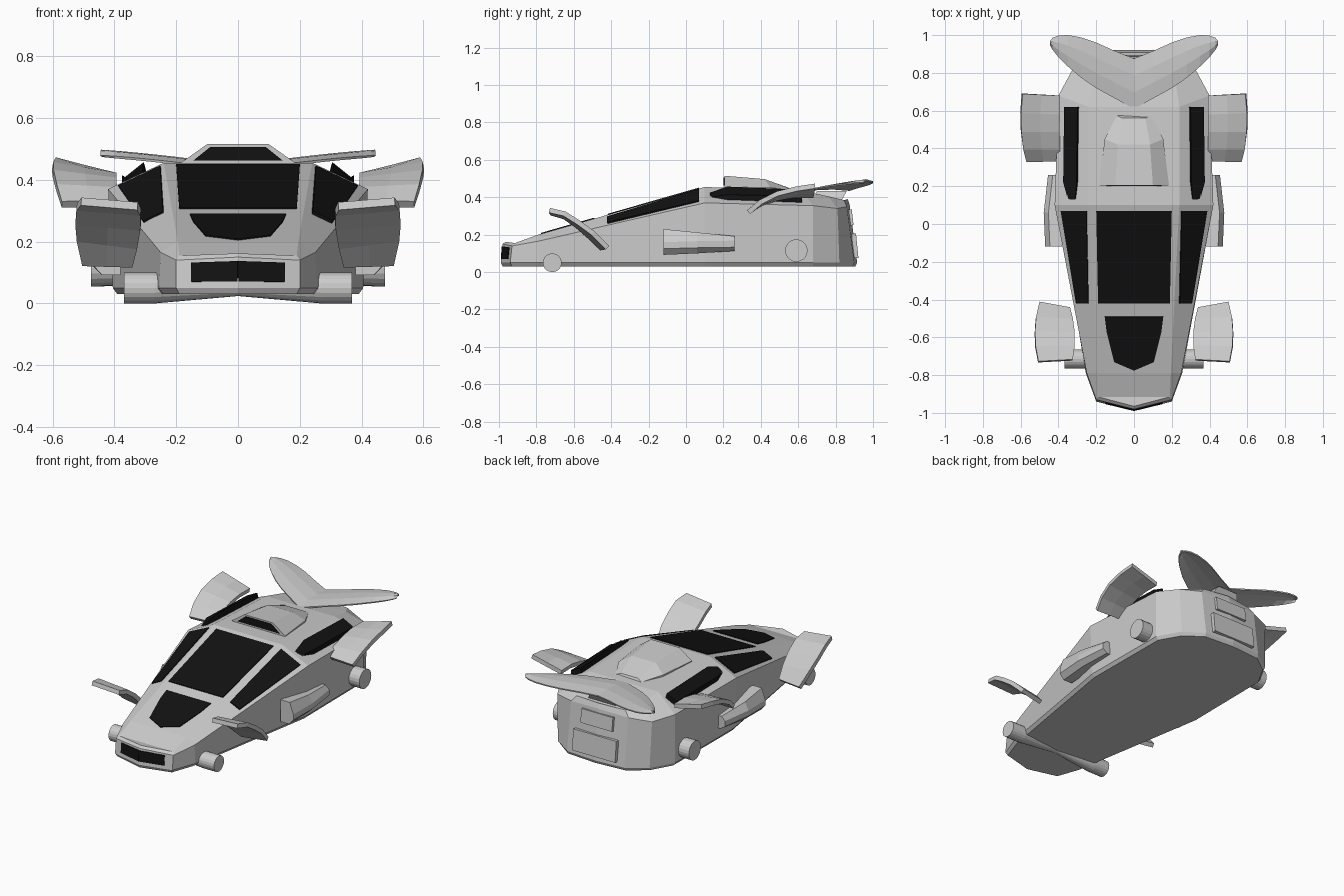
import bpy, bmesh, math
from mathutils import Vector, geometry

if "Cube" in bpy.data.objects:
    bpy.data.objects.remove(bpy.data.objects["Cube"])

black = bpy.data.materials.new("black_glass")
black.diffuse_color = (0.006, 0.006, 0.006, 1)
black.use_nodes = True
black.node_tree.nodes["Principled BSDF"].inputs["Base Color"].default_value = black.diffuse_color


def mesh(name, verts, faces, mirror=False, thick=0, mat=None):
    me = bpy.data.meshes.new(name)
    me.from_pydata([tuple(v) for v in verts], [], faces)
    bm = bmesh.new()
    bm.from_mesh(me)
    bmesh.ops.recalc_face_normals(bm, faces=bm.faces)
    bm.to_mesh(me)
    bm.free()
    ob = bpy.data.objects.new(name, me)
    bpy.context.collection.objects.link(ob)
    if thick:
        m = ob.modifiers.new("thickness", 'SOLIDIFY')
        m.thickness, m.offset = thick, 0
    if mirror:
        ob.modifiers.new("mirror", 'MIRROR')
    if mat:
        me.materials.append(mat)
    return ob


def loft(name, rings, caps=True, closed=True, **kw):
    n = len(rings[0])
    verts = [p for r in rings for p in r]
    faces = [(a * n + i, a * n + (i + 1) % n, (a + 1) * n + (i + 1) % n, (a + 1) * n + i)
             for a in range(len(rings) - 1) for i in range(n if closed else n - 1)]
    if caps:
        faces += [tuple(range(n)), tuple(range(len(verts) - n, len(verts)))]
    return mesh(name, verts, faces, **kw)


def plate(name, pts, t, **kw):
    nrm = Vector(geometry.normal([Vector(p) for p in pts])) * t
    return loft(name, [[Vector(p) + nrm for p in pts], [Vector(p) - nrm for p in pts]], **kw)


def flip(pts):
    return [(-x, y, z) for x, y, z in reversed(pts)]


# Hull: four outlines (bottom, sill, shoulder, roof edge), front centre to rear centre
bottom = [(0, -.98, .03), (.19, -.93, .03), (.24, -.79, .03), (.39, .1, .03),
          (.385, .68, .03), (.31, .81, .03), (.2, .89, .03), (0, .905, .03)]
sill = [(0, -.99, .05), (.2, -.94, .05), (.255, -.79, .05), (.405, .1, .05),
        (.4, .68, .05), (.32, .82, .05), (.2, .9, .05), (0, .915, .05)]
shoulder = [(0, -.98, .15), (.2, -.93, .14), (.25, -.79, .165), (.42, .1, .37),
            (.4, .68, .355), (.33, .81, .34), (.2, .86, .35), (0, .875, .36)]
roof = [(0, -.965, .162), (.19, -.915, .155), (.195, -.79, .2), (.24, .1, .455),
        (.24, .62, .435), (.22, .76, .405), (.17, .845, .385), (0, .865, .39)]
rings = [h + flip(h[1:-1]) for h in (bottom, sill, shoulder, roof)]
n = len(rings[0])
faces = [(a * n + i, a * n + (i + 1) % n, (a + 1) * n + (i + 1) % n, (a + 1) * n + i)
         for a in range(3) for i in range(n)]
faces.append(tuple(range(n)))
for i in range(7):
    strip = [i, i + 1, (n - i - 1) % n, (n - i) % n]
    faces.append(tuple(3 * n + k for k in dict.fromkeys(strip)))
mesh("hull", [p for r in rings for p in r], faces)


# Glazing on the sloping front deck
def deck(x, y):
    return (x, y, .2 + (y + .79) * .2865)


plate("windshield", [deck(-.2, .07), deck(.2, .07), deck(.19, -.42), deck(-.19, -.42)], .005, mat=black)
hood = [(.155, -.49), (.145, -.57), (.105, -.73), (0, -.775)]
plate("hood_window", [deck(x, y) for x, y in hood] + [deck(-x, y) for x, y in hood[2::-1]], .005, mat=black)
plate("side_window", [(.25, .07, .441), (.386, .07, .377), (.305, -.42, .262), (.24, -.42, .293)],
      .006, mirror=True, mat=black)
plate("nose_grille", [(0, -.984, .07), (.15, -.9475, .07), (.15, -.943, .132), (0, -.98, .137)],
      .006, mirror=True, mat=black)

# Raised black strips along the rear shoulders
loft("shoulder_vent", [
    [(.29, .62, .40), (.37, .62, .36), (.375, .22, .365), (.345, .12, .38), (.305, .12, .40), (.295, .22, .41)],
    [(.30, .62, .44), (.37, .62, .405), (.375, .22, .415), (.35, .13, .40), (.31, .13, .425), (.305, .22, .457)]],
     mirror=True, mat=black)

# Roof scoop with dark opening
loft("roof_scoop", [[(-b, y, .42), (-b, y, zb), (-t, y2, zt), (t, y2, zt), (b, y, zb), (b, y, .42)]
                    for b, t, y, y2, zb, zt in ((.185, .1, .205, .205, .455, .515),
                                                (.155, .085, .45, .42, .452, .497),
                                                (.09, .06, .575, .56, .437, .447))])
plate("scoop_opening", [(-.145, .204, .462), (.145, .204, .462), (.09, .204, .506), (-.09, .204, .506)],
      .004, mat=black)

# Rear wing: swept V with rounded tips, (x, front y, back y)
span = [(0, .61, .875), (.1, .665, .915), (.2, .72, .96), (.28, .775, .987), (.35, .835, 1.0),
        (.4, .885, .997), (.43, .925, .985), (.443, .95, .97)]
loft("rear_wing", [[(x, f + (b - f) * k / 3, .428 + .13 * x + .012 * math.sin(math.pi * k / 3)
                     + .01 * k / 3 - .03 * (x / .44) ** 3 * .3) for k in range(4)] for x, f, b in span],
     caps=False, closed=False, thick=.008, mirror=True)
loft("wing_mount", [[(-w, y0, z), (w, y0, z), (w, y1, z), (-w, y1, z)]
                    for w, y0, y1, z in ((.1, .68, .83, .38), (.07, .7, .86, .434))])


# Curved stabiliser fins: inner and outer edge curves as (x, y, z)
def fin(name, inner, outer):
    mid = [[(a + b) / 2 for a, b in zip(p, q)] for p, q in zip(inner, outer)]
    loft(name, [inner, mid, outer], caps=False, closed=False, thick=.026, mirror=True)


fin("rear_fin",
    [(.385, .34, .325), (.392, .40, .365), (.395, .49, .395), (.395, .58, .41), (.395, .68, .408)],
    [(.57, .335, .32), (.587, .40, .375), (.598, .49, .42), (.6, .59, .445), (.592, .69, .46)])
fin("front_fin",
    [(.325, -.72, .315), (.315, -.65, .295), (.315, -.58, .245), (.325, -.51, .185), (.34, -.45, .125)],
    [(.507, -.73, .33), (.522, -.65, .312), (.525, -.575, .265), (.52, -.5, .21), (.502, -.42, .13)])


# Round axle and thruster stubs lying along x
def tube(name, y, z, profile, sides=20):
    loft(name, [[(x, y + r * math.cos(2 * math.pi * i / sides), z + r * math.sin(2 * math.pi * i / sides))
                 for i in range(sides)] for x, r in profile], mirror=profile[0][0] > 0)


tube("front_axle", -.715, .05, [(-.368, .05), (-.27, .05), (0, .026), (.27, .05), (.368, .05)])
tube("rear_thruster", .59, .115, [(.34, .058), (.475, .06)])

# Side intake pods: faceted upper shell over a recessed lower lip
loft("side_pod", [[(.38, y, zt), (xo - .025, y, zt), (xo, y, zm + .02), (xo, y, zm - .015),
                   (xo - .03, y, zb), (.38, y, zb)]
                  for y, xo, zt, zm, zb in ((-.12, .47, .23, .14, .092), (.06, .478, .212, .145, .1),
                                            (.26, .455, .192, .148, .113))], mirror=True)

# Rear panels
plate("rear_upper_panel", [(-.11, .886, .25), (.11, .886, .25), (.11, .876, .335), (-.11, .876, .335)], .01)
plate("rear_lower_panel", [(-.15, .91, .075), (.15, .91, .075), (.15, .897, .205), (-.15, .897, .205)], .012)
